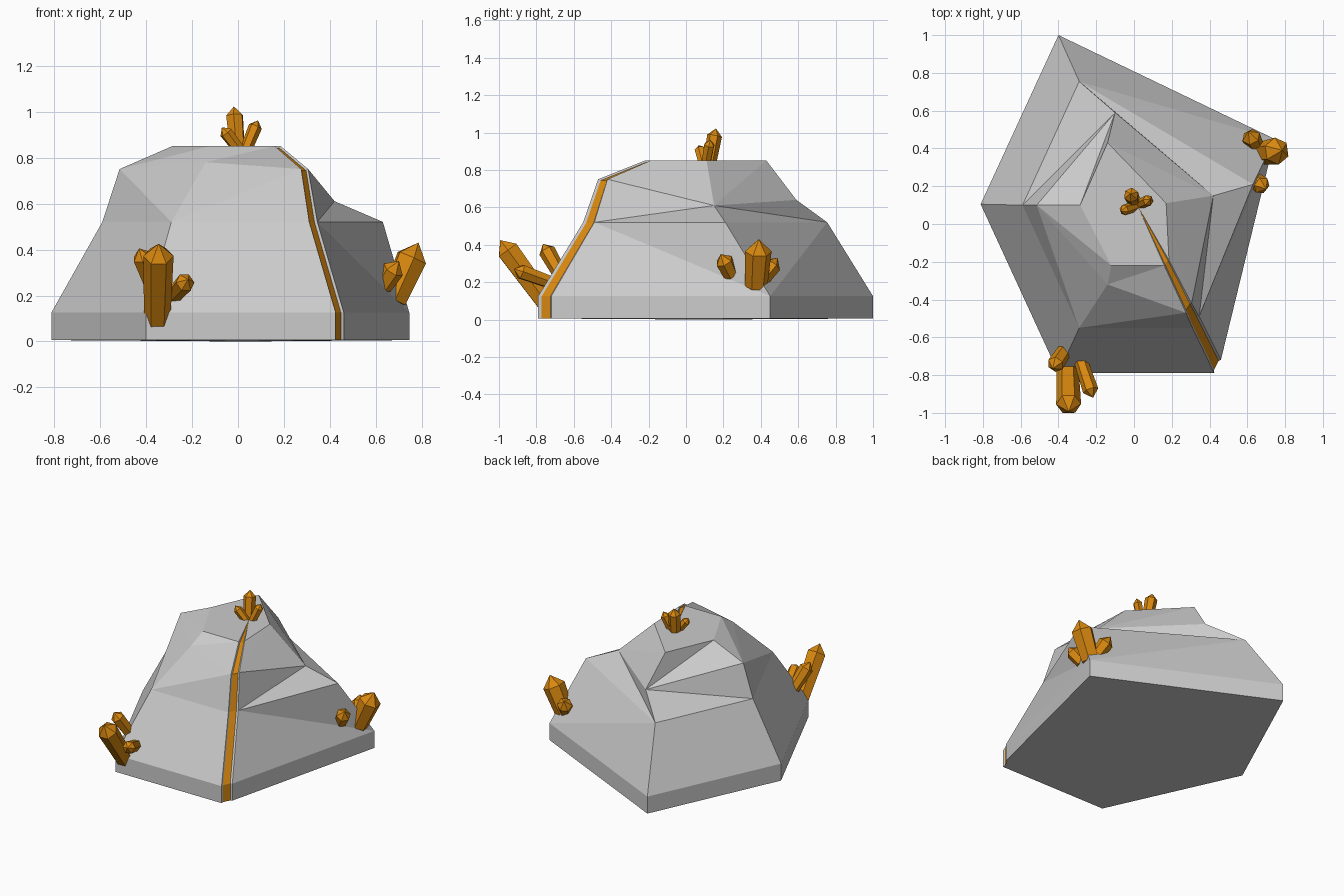
import bpy, bmesh, math
from mathutils import Vector

if "Cube" in bpy.data.objects:
    bpy.data.objects.remove(bpy.data.objects["Cube"])

gold = bpy.data.materials.new("amber")
gold.diffuse_color = (0.70, 0.25, 0.005, 1)
gold.use_nodes = True
gold.node_tree.nodes["Principled BSDF"].inputs["Base Color"].default_value = gold.diffuse_color


def finish(name, bm, mat=None):
    bmesh.ops.recalc_face_normals(bm, faces=bm.faces)
    me = bpy.data.meshes.new(name)
    bm.to_mesh(me)
    bm.free()
    ob = bpy.data.objects.new(name, me)
    bpy.context.collection.objects.link(ob)
    if mat:
        me.materials.append(mat)
    return ob


# Rock: stacked rings, corners ordered left, front-left, vein a, vein b, right, back
base = [(-.812, .105), (-.40, -.79), (.425, -.79), (.46, -.72), (.745, .45), (-.40, 1.0)]
rings = [
    [(x, y, .006) for x, y in base],
    [(x, y, .125) for x, y in base],
    [(x, y, .52) for x, y in
     [(-.59, .10), (-.29, -.55), (.31, -.55), (.345, -.49), (.63, .21), (-.29, .755)]],
    [(-.515, .10, .75), (-.14, -.32, .78), (.275, -.47, .75), (.305, -.42, .75),
     (.42, .15, .61), (-.10, .59, .64)],
    [(x, y, .85) for x, y in
     [(-.285, .10), (-.12, -.22), (.16, -.22), (.185, -.19), (.17, .11), (-.14, .43)]],
]
# Facet diagonals per band: 1 runs lower i+1 to upper i, 0 runs lower i to upper i+1
flips = ["000000", "000100", "100011", "000000"]

# Floor of the groove that holds the vein, one inset pair per ring plus the summit end
side = Vector((.87, -.5, 0))
outs = [side, side, side + Vector((0, 0, .3)), Vector((.5, -.4, .7)), Vector((.2, -.1, 1))]
floor = []
for r, o in zip(rings, outs):
    a, b, o = Vector(r[2]), Vector(r[3]), o.normalized()
    floor.append((a.lerp(b, .2) - o * .009, a.lerp(b, .87) - o * .009))
end = Vector((.02, .095, .85))

bm = bmesh.new()
vs = [[bm.verts.new(p) for p in r] for r in rings]
fl = [[bm.verts.new(p) for p in pair] for pair in floor]
tip = bm.verts.new(end)
for k, flip in enumerate(flips):
    for i in range(6):
        j = (i + 1) % 6
        a, b, c, d = vs[k][i], vs[k][j], vs[k + 1][j], vs[k + 1][i]
        if i == 2:      # groove walls in place of the corner face
            bm.faces.new((a, fl[k][0], fl[k + 1][0], d))
            bm.faces.new((fl[k][1], b, c, fl[k + 1][1]))
        elif k == 0:
            bm.faces.new((a, b, c, d))
        elif flip[i] == "1":
            bm.faces.new((a, b, d))
            bm.faces.new((b, c, d))
        else:
            bm.faces.new((a, b, c))
            bm.faces.new((a, c, d))
bm.faces.new((vs[4][2], fl[4][0], tip))
bm.faces.new((vs[4][3], tip, fl[4][1]))
t = vs[4]
bm.faces.new([t[0], t[1], t[2], tip, t[3], t[4], t[5]])
# Underside bulges very slightly to the ground
b = vs[0]
rim = [b[0], b[1], b[2], fl[0][0], fl[0][1], b[3], b[4], b[5]]
mid = bm.verts.new((.02, .09, 0))
for p, q in zip(rim, rim[1:] + rim[:1]):
    bm.faces.new((q, p, mid))
finish("rock", bm)

# Vein: strip lining the groove, tapering across the summit
bm = bmesh.new()
strip = [[bm.verts.new(p) for p in pair] for pair in floor]
for s, n in zip(strip, strip[1:]):
    bm.faces.new((s[0], s[1], n[1], n[0]))
bm.faces.new((strip[-1][0], strip[-1][1], bm.verts.new(end)))
finish("vein", bm, gold)


# Crystals: six-sided prisms with a pointed tip and a narrowed root
def crystal(name, root, tip, r):
    root, tip = Vector(root), Vector(tip)
    axis = tip - root
    length = axis.length
    rot = axis.to_track_quat('Z', 'Y')
    bm = bmesh.new()

    def ring(z, rad):
        return [bm.verts.new(root + rot @ Vector((rad * math.cos(i * math.pi / 3),
                                                  rad * math.sin(i * math.pi / 3), z)))
                for i in range(6)]
    lo, hi = ring(0, r * .85), ring(length - r, r)
    top = bm.verts.new(tip)
    for i in range(6):
        j = (i + 1) % 6
        bm.faces.new((lo[i], lo[j], hi[j], hi[i]))
        bm.faces.new((hi[i], hi[j], top))
    bm.faces.new(lo[::-1])
    finish(name, bm, gold)


clusters = {
    "front_crystal": [((-.352, -.725, .06), (-.345, -.993, .425), .066),
                      ((-.36, -.66, .22), (-.43, -.765, .405), .045),
                      ((-.29, -.70, .19), (-.217, -.92, .27), .042)],
    "right_crystal": [((.675, .375, .18), (.785, .39, .43), .072),
                      ((.65, .40, .21), (.605, .49, .33), .05),
                      ((.63, .24, .24), (.70, .185, .35), .048)],
    "summit_crystal": [((0, .12, .80), (-.018, .16, 1.022), .040),
                       ((.02, .10, .80), (.087, .13, .962), .030),
                       ((.03, .10, .80), (-.07, .068, .932), .029)],
}
for name, parts in clusters.items():
    for n, (root, tip_at, r) in enumerate(parts, 1):
        crystal(f"{name}_{n}", root, tip_at, r)
